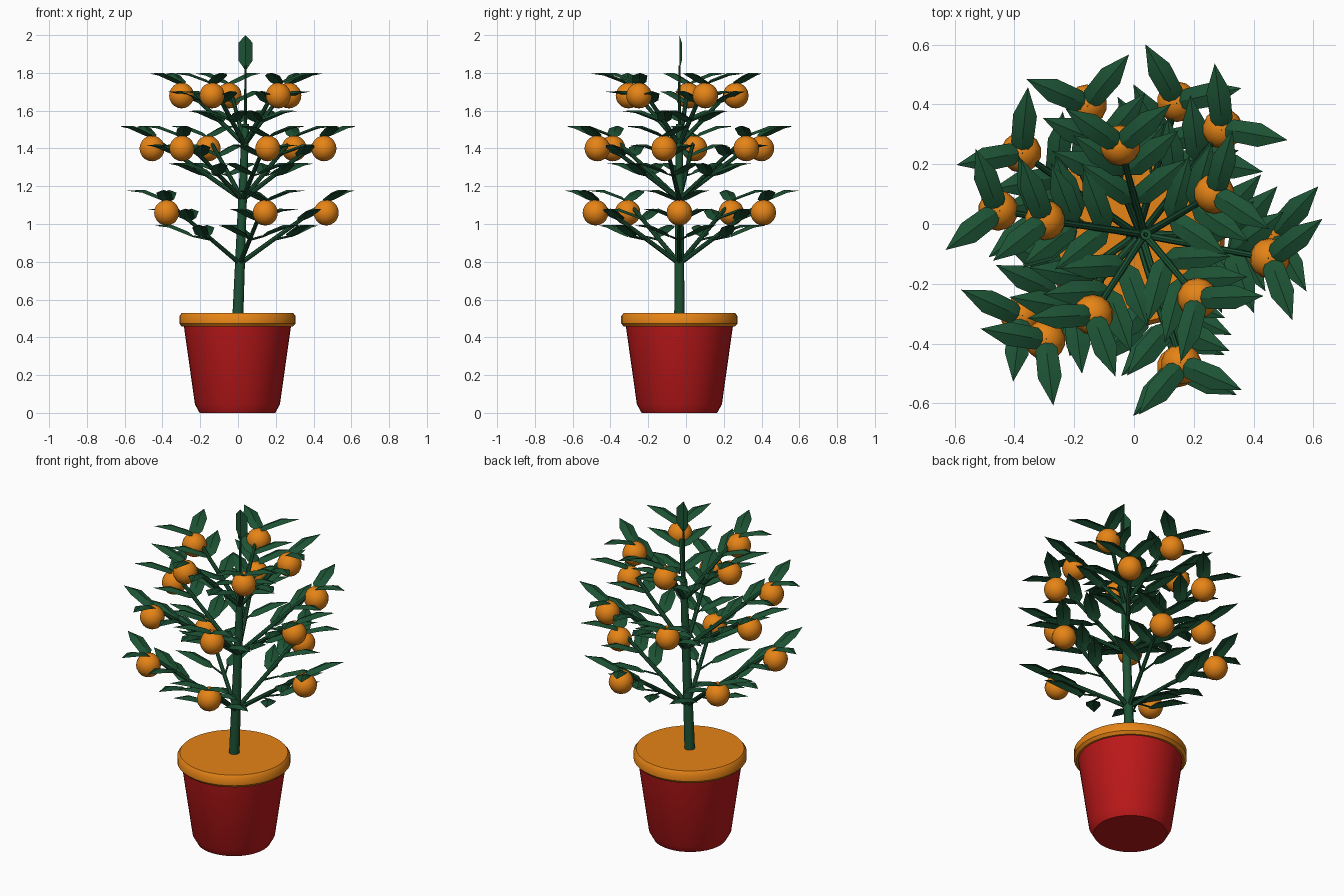
import bpy
import bmesh
import math
from mathutils import Vector, Matrix

cube = bpy.data.objects.get("Cube")
if cube:
    bpy.data.objects.remove(cube, do_unlink=True)

CY = -0.035  # depth of the trunk and pot axis


def material(name, rgb):
    m = bpy.data.materials.new(name)
    m.use_nodes = True
    color = (*rgb, 1)
    m.diffuse_color = color
    m.node_tree.nodes["Principled BSDF"].inputs["Base Color"].default_value = color
    return m


RED = material("pot red", (0.5, 0.009, 0.01))
ORANGE = material("fruit orange", (0.79, 0.23, 0.008))
GREEN = material("leaf green", (0.012, 0.085, 0.034))


def finish(bm, name, mat, angle=40):
    me = bpy.data.meshes.new(name)
    bm.to_mesh(me)
    bm.free()
    ob = bpy.data.objects.new(name, me)
    bpy.context.collection.objects.link(ob)
    me.materials.append(mat)
    bpy.ops.object.select_all(action="DESELECT")
    ob.select_set(True)
    bpy.context.view_layer.objects.active = ob
    bpy.ops.object.shade_smooth_by_angle(angle=math.radians(angle))
    return ob


def lathe(name, profile, mat, steps=40):
    bm = bmesh.new()
    verts = [bm.verts.new((r, 0, z)) for r, z in profile]
    edges = [bm.edges.new(pair) for pair in zip(verts, verts[1:])]
    bmesh.ops.spin(bm, geom=verts + edges, cent=(0, 0, 0), axis=(0, 0, 1),
                   angle=math.tau, steps=steps, use_duplicate=False)
    bmesh.ops.remove_doubles(bm, verts=bm.verts, dist=0.0005)
    bmesh.ops.recalc_face_normals(bm, faces=bm.faces)
    ob = finish(bm, name, mat)
    ob.location = (-0.003, CY, 0)
    return ob


def rod(bm, a, b, r1, r2, sides=8):
    d = b - a
    rot = d.to_track_quat("Z", "Y").to_matrix().to_4x4()
    bmesh.ops.create_cone(bm, cap_ends=True, segments=sides, radius1=r1, radius2=r2,
                          depth=d.length, matrix=Matrix.Translation((a + b) / 2) @ rot)


# Leaf stations: distance along, half width, rise
BENT = [(0.0, 0.012, 0.0), (0.03, 0.037, 0.024), (0.125, 0.04, 0.06), (0.22, 0.0, 0.057)]
STRAIGHT = [(0.0, 0.006, 0.0), (0.045, 0.037, 0.0), (0.14, 0.037, 0.0), (0.18, 0.0, 0.0)]


def leaf(bm, matrix, stations):
    """Pointed blade with a raised midrib, growing along +x."""
    rows = []
    for s, w, z in stations:
        ridge = w * 0.35
        pts = [(s, -w, z - ridge), (s, 0, z), (s, w, z - ridge)] if w else [(s, 0, z)] * 3
        rows.append([bm.verts.new(matrix @ Vector(p)) for p in pts])
    for lo, hi in zip(rows, rows[1:]):
        for i in range(2):
            bm.faces.new((lo[i], hi[i], hi[i + 1], lo[i + 1]))


def trunk_at(z):
    return Vector((0.04 * (z - 0.53), CY, z))


# Pot, then rim and soil in one profile
lathe("pot", [(0, 0), (0.2, 0), (0.225, 0.045), (0.285, 0.47)], RED)
lathe("pot_rim_and_soil", [(0.27, 0.457), (0.294, 0.457), (0.308, 0.473), (0.308, 0.512),
                           (0.294, 0.53), (0, 0.53)], ORANGE)

# Trunk with a thin leader on top
bm = bmesh.new()
rod(bm, trunk_at(0.5), trunk_at(1.53), 0.029, 0.019, 10)
rod(bm, trunk_at(1.5), Vector((0.04, CY, 1.84)), 0.009, 0.005)
finish(bm, "trunk", GREEN)

# Upright leaf at the very top
bm = bmesh.new()
leaf(bm, Matrix.Translation((0.04, CY, 1.82)) @ Matrix.Rotation(math.pi / 2, 4, "X")
     @ Matrix.Rotation(math.pi / 2, 4, "Z"), STRAIGHT)
bmesh.ops.remove_doubles(bm, verts=bm.verts, dist=0.0005)
finish(bm, "top_leaf", GREEN, 25)

# Tiers: name, branch count, first angle, start height, tip height, reach, inner twig
TIERS = [("lower", 5, 0, 0.79, 1.12, 0.467, 0.1),
         ("middle", 6, 50, 1.13, 1.46, 0.462, 0.04),
         ("upper", 5, 27, 1.42, 1.74, 0.302, 0.0)]

for name, count, first, z0, z1, reach, inner_twig in TIERS:
    wood, blades, fruit = bmesh.new(), bmesh.new(), bmesh.new()
    for k in range(count):
        ang = math.radians(first + 360 * k / count)
        start = trunk_at(z0)
        tip = Vector((reach * math.cos(ang), CY + reach * math.sin(ang), z1))
        rod(wood, start, tip, 0.013, 0.01)

        # Fruit hangs from the branch end
        bmesh.ops.create_uvsphere(fruit, u_segments=14, v_segments=10, radius=0.068,
                                  matrix=Matrix.Translation(tip - Vector((0, 0, 0.06))))

        # Leaf pairs along the branch, the inner ones on short twigs
        for t, twig in ((0.38, inner_twig), (0.7, 0.0), (1.0, 0.0)):
            for turn in (47, -60):
                base = start.lerp(tip, t)
                if twig:
                    lean = ang + math.radians(turn * 0.5)
                    root = base
                    base = root + twig * Vector((math.cos(lean), math.sin(lean), 0.2))
                    rod(wood, root, base, 0.006, 0.005, 6)
                turned = Matrix.Rotation(ang + math.radians(turn), 4, "Z")
                leaf(blades, Matrix.Translation(base) @ turned, BENT)
    bmesh.ops.remove_doubles(blades, verts=blades.verts, dist=0.0005)
    finish(wood, name + "_branches", GREEN)
    finish(blades, name + "_leaves", GREEN, 25)
    finish(fruit, name + "_fruit", ORANGE)
